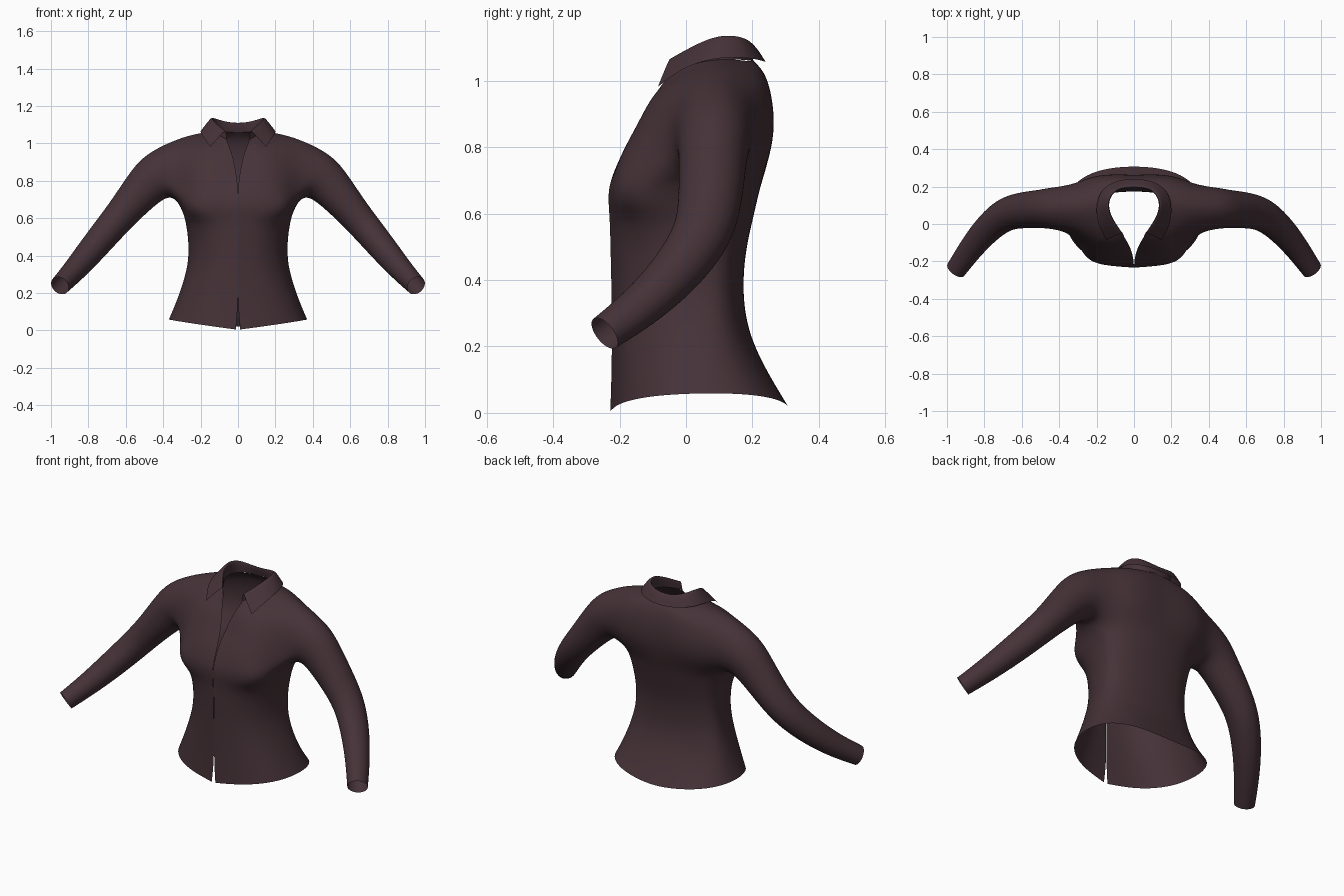
import bpy, bmesh, math
from mathutils import Vector

cloth = bpy.data.materials.new("dark plum cloth")
cloth.diffuse_color = (0.06, 0.032, 0.039, 1)


def finish(name, bm):
    """Turn a right-half bmesh into a mirrored, smoothed cloth object."""
    bmesh.ops.recalc_face_normals(bm, faces=bm.faces)
    for f in bm.faces:
        f.smooth = True
    me = bpy.data.meshes.new(name)
    bm.to_mesh(me)
    bm.free()
    me.materials.append(cloth)
    ob = bpy.data.objects.new(name, me)
    bpy.context.collection.objects.link(ob)
    mir = ob.modifiers.new("mirror", 'MIRROR')
    mir.merge_threshold = 0.0004
    sub = ob.modifiers.new("smooth", 'SUBSURF')
    sub.levels = sub.render_levels = 3
    sub.boundary_smooth = 'PRESERVE_CORNERS'
    return ob


def spow(v, p):
    return math.copysign(abs(v) ** p, v)


# ---- shirt body: half rings from front centre (column 0) to back centre (8)
# z, half width, front y, back y, front squareness, front-edge x, hem dip
LOWER = [
    (0.005, 0.378, -0.228, 0.312, 2.3, 0.012, 0.05),
    (0.12, 0.345, -0.224, 0.248, 2.3, 0.001, 0.01),
    (0.24, 0.304, -0.223, 0.190, 2.2, 0.001, 0),
    (0.36, 0.270, -0.224, 0.172, 2.1, 0.001, 0),
    (0.48, 0.270, -0.227, 0.180, 2.1, 0.001, 0),
    (0.575, 0.284, -0.229, 0.202, 2.3, 0.001, 0),
    (0.625, 0.296, -0.233, 0.214, 3.6, 0.001, 0),
    (0.685, 0.312, -0.235, 0.228, 4.0, 0.001, 0),
]
rings = []
for z, w, yf, yb, n, gap, dip in LOWER:
    ym, ring = 0.06, []
    for i in range(9):
        t = math.pi * i / 8
        e = 2 / n if i < 4 else 2 / 2.4
        s, c = math.sin(t), math.cos(t)
        x = w * spow(s, e)
        y = ym - (ym - yf if c > 0 else yb - ym) * spow(c, e)
        ring.append((x, y, z + dip * s + 0.01 * dip / 0.05 * (i / 8)))
    ring[0] = (gap, yf, z)
    ring[8] = (0, yb, ring[8][2])
    rings.append(ring)
rings[-1][4] = (0.335, 0.08, 0.695)

# chest, shoulder and neck rings
rings.append([(.001, -.195, .78), (.13, -.205, .77), (.237, -.172, .77), (.325, -.06, .77), (.36, .07, .77),
              (.32, .20, .77), (.225, .245, .77), (.11, .255, .77), (0, .25, .77)])
rings.append([(.014, -.14, .87), (.12, -.15, .87), (.22, -.13, .87), (.327, -.045, .87), (.36, .08, .87),
              (.33, .215, .87), (.23, .262, .87), (.11, .272, .87), (0, .265, .87)])
rings.append([(.033, -.10, .95), (.11, -.11, .95), (.20, -.085, .96), (.31, -.02, .975), (.35, .09, 1.04),
              (.32, .195, .975), (.22, .245, .97), (.11, .258, .97), (0, .255, .97)])
rings.append([(.05, -.075, .985), (.10, -.065, .99), (.16, -.035, 1.005), (.22, .01, 1.025), (.25, .10, 1.055),
              (.225, .18, 1.04), (.16, .222, 1.03), (.085, .235, 1.03), (0, .235, 1.03)])
rings.append([(.06, -.05, 1.02), (.085, -.02, 1.035), (.115, .02, 1.05), (.135, .06, 1.06), (.145, .10, 1.065),
              (.135, .145, 1.065), (.105, .18, 1.06), (.055, .20, 1.06), (0, .205, 1.06)])

bm = bmesh.new()
ARM0, ARM1 = 7, 10          # rings bounding the armhole
V = [[None if (ARM0 < r < ARM1 and i == 4) else bm.verts.new(p)
      for i, p in enumerate(ring)] for r, ring in enumerate(rings)]
for r in range(len(V) - 1):
    for i in range(8):
        if ARM0 <= r < ARM1 and i in (3, 4):
            continue
        bm.faces.new((V[r][i], V[r][i + 1], V[r + 1][i + 1], V[r + 1][i]))

# ---- sleeve: ten-sided rings grown out of the armhole
# centre x, y, z, depth radius, height radius
SLEEVE = [
    (.435, .085, .83, .118, .138),
    (.51, .08, .755, .107, .115),
    (.615, .073, .63, .102, .094),
    (.70, .05, .53, .094, .086),
    (.795, -.035, .415, .082, .078),
    (.88, -.14, .315, .070, .066),
    (.952, -.245, .24, .060, .056),
]
prev = ([V[ARM0][4]] + [V[r][3] for r in range(ARM0, ARM1 + 1)] + [V[ARM1][4]]
        + [V[r][5] for r in range(ARM1, ARM0 - 1, -1)])
centres = [Vector((.33, .085, .87))] + [Vector(s[:3]) for s in SLEEVE]
for k, s in enumerate(SLEEVE, 1):
    nxt = centres[min(k + 1, len(centres) - 1)]
    d = (nxt - centres[k - 1]).normalized()
    f = Vector((0, -1, 0))
    f = (f - d * f.dot(d)).normalized()
    u = f.cross(d)
    loop = []
    for j in range(10):
        a = math.tau * j / 10
        loop.append(bm.verts.new(centres[k] + f * s[3] * math.sin(a) - u * s[4] * math.cos(a)))
    for j in range(10):
        m = (j + 1) % 10
        bm.faces.new((prev[j], prev[m], loop[m], loop[j]))
    prev = loop
finish("shirt_body_and_sleeves", bm)

# ---- folded collar: neck seam, fold line and outer edge, front to back
COLLAR = [
    [(.06, -.052, 1.02), (.113, .02, 1.05), (.143, .095, 1.065), (.122, .165, 1.065), (.06, .20, 1.06), (0, .205, 1.06)],
    [(.064, -.045, 1.07), (.108, .02, 1.112), (.139, .095, 1.150), (.115, .165, 1.145), (.06, .188, 1.122), (0, .188, 1.115)],
    [(.072, -.050, 1.068), (.130, .015, 1.10), (.160, .10, 1.135), (.138, .18, 1.128), (.07, .208, 1.11), (0, .21, 1.105)],
    [(.148, -.085, .982), (.195, -.005, 1.045), (.205, .10, 1.073), (.175, .19, 1.07), (.09, .235, 1.06), (0, .243, 1.055)],
]
bm = bmesh.new()
C = [[bm.verts.new(p) for p in row] for row in COLLAR]
for r in range(3):
    for i in range(5):
        bm.faces.new((C[r][i], C[r][i + 1], C[r + 1][i + 1], C[r + 1][i]))
finish("collar", bm)
